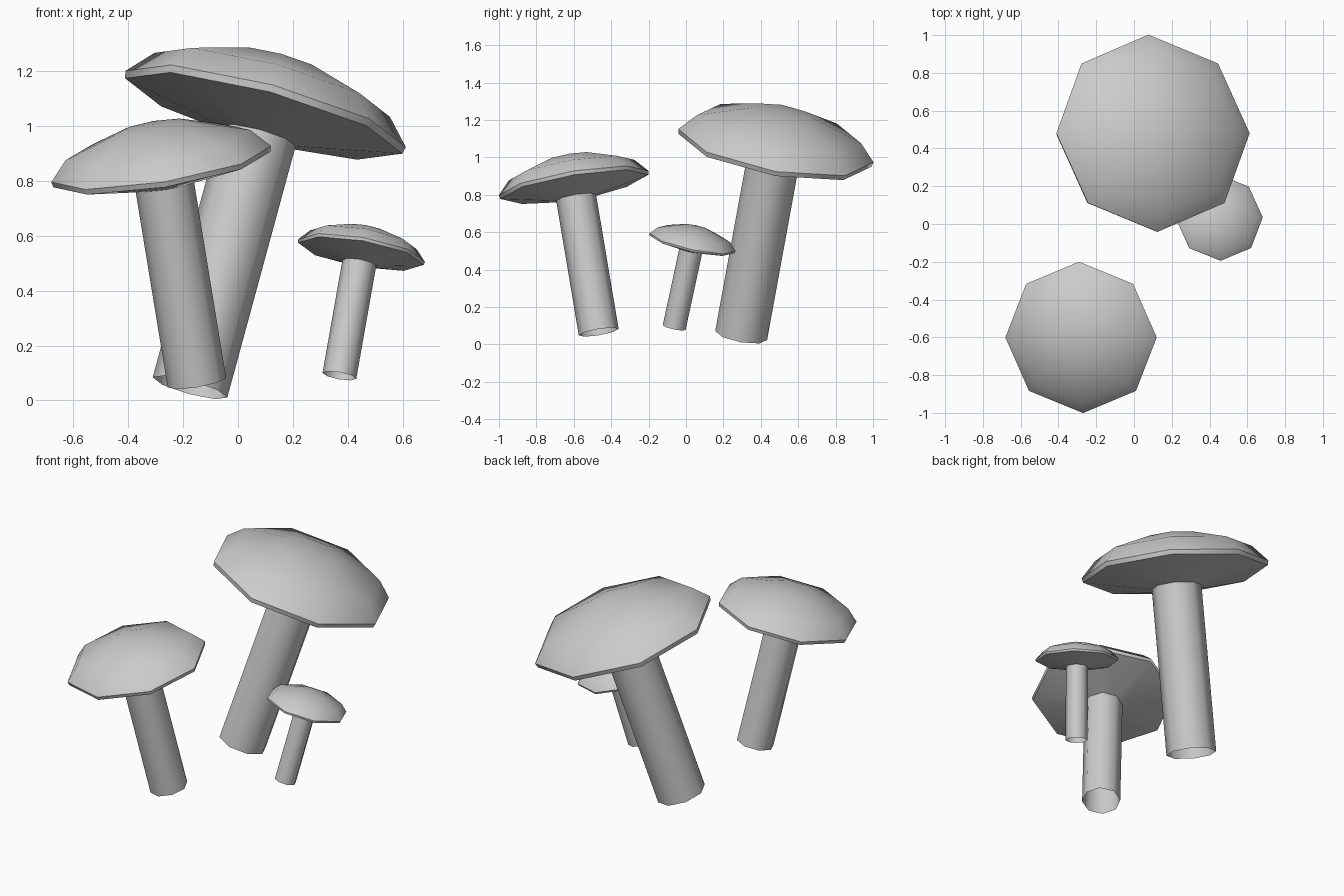
import bpy, bmesh
from math import sin, cos, tau, radians

if "Cube" in bpy.data.objects:
    bpy.data.objects.remove(bpy.data.objects["Cube"])

SIDES = 8
# (radius, height) for a mushroom with cap radius 1, origin at the rim centre
CAP = [(0, 0.375), (0.32, 0.35), (0.84, 0.18), (1.0, 0.005), (0.988, -0.045), (0.266, -0.19)]
STEM = [(0.266, -0.19), (0.266, -2.01)]


def lathe(name, profile, scale, loc, rot):
    """Revolve a profile into an eight-sided shell, listed from top to bottom."""
    bm = bmesh.new()
    rings = []
    for r, h in profile:
        n = 1 if r == 0 else SIDES
        rings.append([bm.verts.new((scale * r * cos(tau * i / SIDES),
                                    scale * r * sin(tau * i / SIDES),
                                    scale * h)) for i in range(n)])
    for top, low in zip(rings, rings[1:]):
        for i in range(SIDES):
            j = (i + 1) % SIDES
            if len(top) == 1:
                bm.faces.new((top[0], low[i], low[j]))
            else:
                bm.faces.new((top[i], low[i], low[j], top[j]))
    mesh = bpy.data.meshes.new(name)
    bm.to_mesh(mesh)
    bm.free()
    ob = bpy.data.objects.new(name, mesh)
    ob.location = loc
    ob.rotation_euler = [radians(a) for a in rot]
    bpy.context.collection.objects.link(ob)
    bpy.ops.object.select_all(action='DESELECT')
    ob.select_set(True)
    bpy.context.view_layer.objects.active = ob
    bpy.ops.object.shade_smooth_by_angle(angle=radians(50))
    return ob


# Three leaning mushrooms: name, cap radius, rim centre, tilt
for name, size, loc, rot in [
    ("large", 0.53, (0.10, 0.48, 1.06), (-10, 15.2, 0)),
    ("medium", 0.406, (-0.28, -0.60, 0.86), (9.4, -9.3, 0)),
    ("small", 0.235, (0.45, 0.035, 0.545), (-12, 10, 0)),
]:
    lathe(name + "_mushroom_cap", CAP, size, loc, rot)
    lathe(name + "_mushroom_stem", STEM, size, loc, rot)
